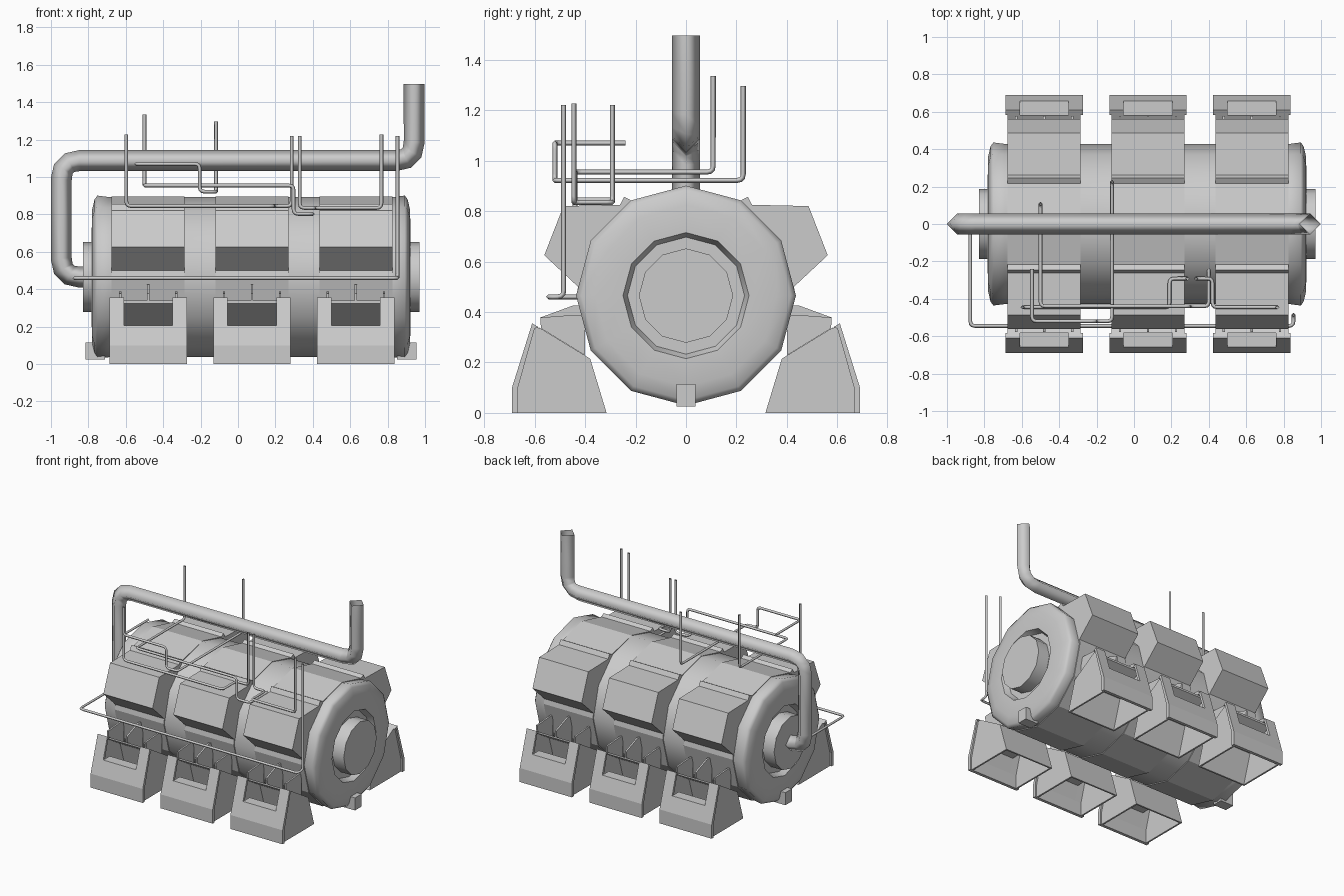
import bpy, bmesh, math
from mathutils import Vector

if "Cube" in bpy.data.objects:
    bpy.data.objects.remove(bpy.data.objects["Cube"], do_unlink=True)

AXIS_Z = 0.465      # height of the tank axis
MID_X = 0.07        # middle of the tank length


def smooth_object(obj, degrees):
    bpy.ops.object.select_all(action='DESELECT')
    obj.select_set(True)
    bpy.context.view_layer.objects.active = obj
    bpy.ops.object.shade_smooth_by_angle(angle=math.radians(degrees))


def add_object(name, bm):
    bmesh.ops.recalc_face_normals(bm, faces=bm.faces)
    mesh = bpy.data.meshes.new(name)
    bm.to_mesh(mesh)
    bm.free()
    obj = bpy.data.objects.new(name, mesh)
    bpy.context.collection.objects.link(obj)
    return obj


def lathe(name, profile, sides=12):
    """Turn (x, radius) points around the tank axis and cap the ends."""
    bm = bmesh.new()
    rings = []
    for x, r in profile:
        angles = [2 * math.pi * i / sides for i in range(sides)]
        rings.append([bm.verts.new((x, r * math.sin(a), AXIS_Z + r * math.cos(a)))
                      for a in angles])
    for a, b in zip(rings, rings[1:]):
        for i in range(sides):
            j = (i + 1) % sides
            bm.faces.new((a[i], a[j], b[j], b[i]))
    bm.faces.new(rings[0])
    bm.faces.new(rings[-1])
    smooth_object(add_object(name, bm), 62)


def extrude(name, outline, x0, x1, side=1):
    """Extrude a closed (y, z) outline along x; side=-1 mirrors it."""
    bm = bmesh.new()
    face = bm.faces.new([bm.verts.new((x0, side * y, z)) for y, z in outline])
    new = bmesh.ops.extrude_face_region(bm, geom=[face])["geom"]
    verts = [v for v in new if isinstance(v, bmesh.types.BMVert)]
    bmesh.ops.translate(bm, verts=verts, vec=(x1 - x0, 0, 0))
    add_object(name, bm)


def pipe(name, points, radius, bend):
    """Sweep a four-sided tube along a path with rounded corners."""
    pts = [Vector(p) for p in points]
    path = [pts[0]]
    for a, b, c in zip(pts, pts[1:], pts[2:]):
        p = b + (a - b).normalized() * bend
        q = b + (c - b).normalized() * bend
        for t in (0, 0.33, 0.67, 1):
            path.append(p.lerp(b, t).lerp(b.lerp(q, t), t))
    path.append(pts[-1])
    curve = bpy.data.curves.new(name, 'CURVE')
    curve.dimensions = '3D'
    curve.bevel_depth = radius
    curve.bevel_resolution = 0
    spline = curve.splines.new('POLY')
    spline.points.add(len(path) - 1)
    for sp, co in zip(spline.points, path):
        sp.co = (*co, 1)
    temp = bpy.data.objects.new(name + "_path", curve)
    bpy.context.collection.objects.link(temp)
    graph = bpy.context.evaluated_depsgraph_get()
    mesh = bpy.data.meshes.new_from_object(temp.evaluated_get(graph))
    bpy.data.objects.remove(temp, do_unlink=True)
    obj = bpy.data.objects.new(name, mesh)
    bpy.context.collection.objects.link(obj)
    smooth_object(obj, 100)


# Tank with domed ends, recessed ring and protruding hub at each end
half = [(0.90, 0.187), (0.81, 0.187), (0.81, 0.232), (0.852, 0.25), (0.852, 0.262),
        (0.85, 0.36), (0.837, 0.415), (0.822, 0.436), (0.76, 0.428)]
lathe("tank", [(MID_X - x, r) for x, r in half]
      + [(MID_X + x, r) for x, r in reversed(half)])

# Small bracket low on each tank end
for label, s in (("left", 1), ("right", -1)):
    ends = sorted((MID_X + s * 0.78, MID_X + s * 0.885))
    extrude(label + "_end_bracket",
            [(-0.037, 0.025), (0.037, 0.025), (0.037, 0.115), (-0.037, 0.115)], *ends)

# Outline of one housing: crown, lip, angular side box, then the tank curve
upper = [(0.217, 0.842), (0.245, 0.857), (0.262, 0.825), (0.486, 0.82),
         (0.562, 0.625), (0.428, 0.5)]
lower = [(0.434 * math.sin(math.radians(a)), AXIS_Z + 0.434 * math.cos(math.radians(a)))
         for a in (90, 120, 150)]
right_half = upper + lower
housing = ([(0, 0.895)] + right_half + [(0, 0.031)]
           + [(-y, z) for y, z in reversed(right_half)])

# Foot cross-sections; the window is open at the top between the two shells
foot_shell = [(0.69, 0), (0.69, 0.1), (0.61, 0.355), (0.583, 0.339), (0.6, 0.335),
              (0.668, 0.095), (0.668, 0)]
foot_below_window = [(0.69, 0), (0.69, 0.1), (0.657, 0.205), (0.583, 0.205), (0.583, 0.193),
                     (0.637, 0.193), (0.668, 0.095), (0.668, 0)]
foot_cover = [(0.583, 0.339), (0.38, 0.215), (0.315, 0), (0.327, 0), (0.39, 0.207),
              (0.583, 0.325)]
foot_side = [(0.315, 0), (0.68, 0), (0.68, 0.1), (0.6, 0.345), (0.38, 0.215)]

FOOT, BAND, WINDOW = 0.207, 0.195, 0.13
for n, x in enumerate((-0.48, 0.075, 0.63), 1):
    extrude(f"housing_{n}", housing, x - BAND, x + BAND)
    for label, s in (("back", 1), ("front", -1)):
        tag = f"{label}_foot_{n}"
        extrude(tag + "_lower_panel", foot_below_window, x - WINDOW, x + WINDOW, s)
        extrude(tag + "_cover", foot_cover, x - BAND, x + BAND, s)
        for hand, t in (("left", 1), ("right", -1)):
            extrude(f"{tag}_{hand}_shell", foot_shell, x + t * WINDOW, x + t * FOOT, s)
            extrude(f"{tag}_{hand}_plate", foot_side, x + t * (BAND - 0.012), x + t * BAND, s)
        # Thin fins standing on the cover against the tank
        for k, top in ((-1, 0.388), (0, 0.425), (1, 0.388)):
            fin = [(0.4, top), (0.45, top), (0.578, 0.378), (0.575, 0.335), (0.4, 0.228)]
            fx = x + k * 0.15
            extrude(f"{tag}_fin_{k + 2}", fin, fx - 0.006, fx + 0.006, s)

# Main exhaust pipe
pipe("exhaust_pipe", [(-0.8, 0, AXIS_Z), (-0.945, 0, AXIS_Z), (-0.945, 0, 1.088),
                      (0.942, 0, 1.088), (0.942, 0, 1.497)], 0.056, 0.1)

# Thin service lines
lines = {
    "long_front_line": [(0.853, -0.485, 1.22), (0.853, -0.485, 0.46), (0.853, -0.545, 0.46),
                        (-0.875, -0.545, 0.46), (-0.875, 0, 0.46)],
    "right_top_line": [(-0.597, -0.445, 1.227), (-0.597, -0.445, 0.845), (0.19, -0.445, 0.845),
                       (0.19, -0.292, 0.845), (0.287, -0.292, 0.845), (0.287, -0.292, 1.22)],
    "left_top_line": [(0.33, -0.292, 1.22), (0.33, -0.292, 0.835), (0.42, -0.292, 0.835),
                      (0.42, -0.445, 0.835), (0.767, -0.445, 0.835), (0.767, -0.445, 1.227)],
    "rear_tall_line": [(-0.5, 0.108, 1.335), (-0.5, 0.108, 0.955), (-0.5, -0.44, 0.955),
                       (0.297, -0.44, 0.955), (0.297, -0.44, 0.803), (0.4, -0.44, 0.803),
                       (0.4, -0.23, 0.803)],
    "looped_line": [(-0.117, 0.227, 1.297), (-0.117, 0.227, 0.922), (-0.117, -0.52, 0.922),
                    (-0.205, -0.52, 0.922), (-0.205, -0.52, 1.07), (-0.545, -0.52, 1.07),
                    (-0.545, -0.24, 1.07)],
}
for name, points in lines.items():
    pipe(name, points, 0.01, 0.025)
